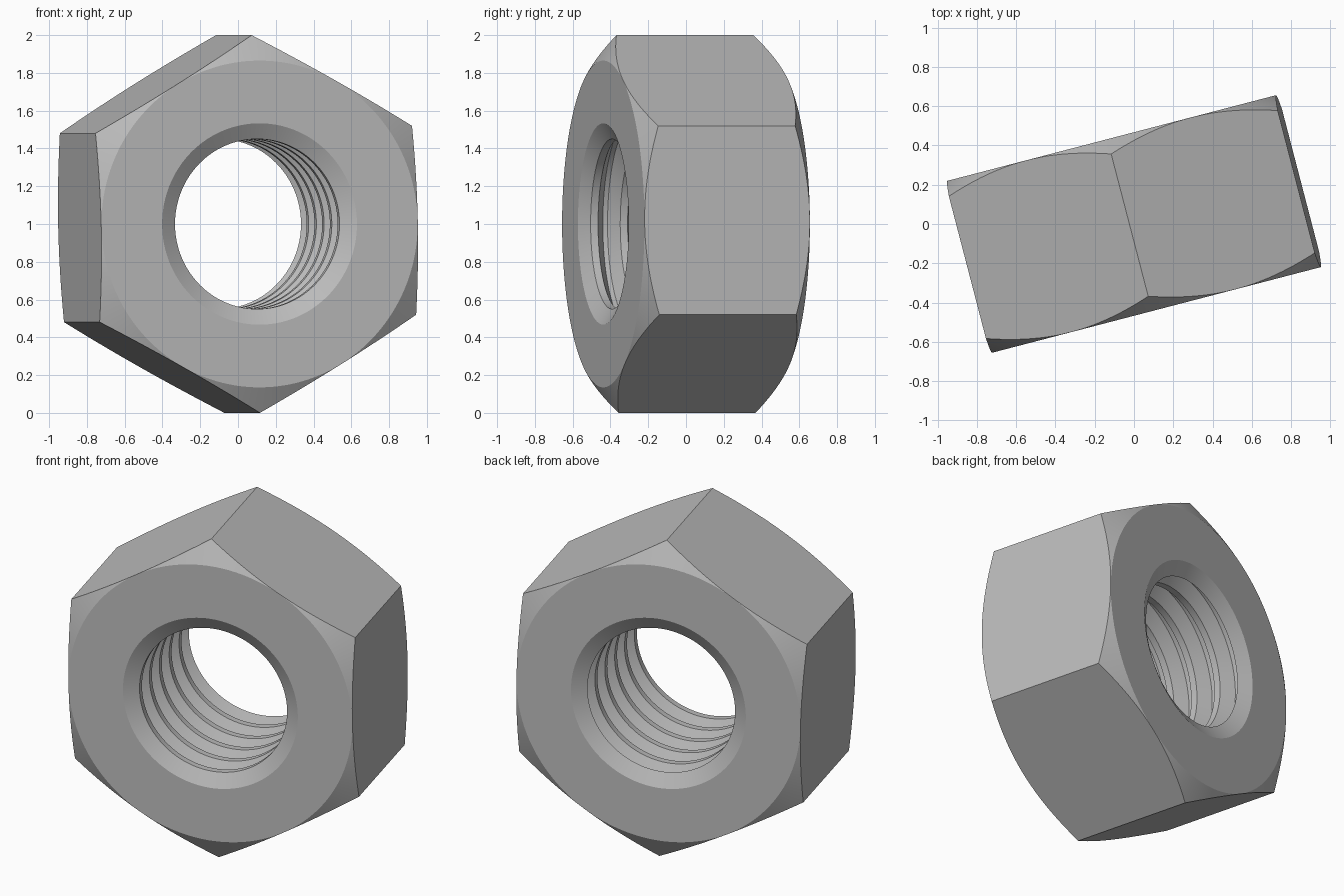
import bpy, bmesh, math

if "Cube" in bpy.data.objects:
    bpy.data.objects.remove(bpy.data.objects["Cube"], do_unlink=True)

SEGMENTS = 192              # multiple of six, so columns land on the corners
APOTHEM = 0.866             # centre to flat
HALF = 0.4525               # half thickness
FACE_R = 0.865              # circle where the chamfer meets the end face
MINOR, MAJOR = 0.45, 0.533  # thread radii
PITCH = 0.162
SLOPE = math.tan(math.radians(30))
CREST = PITCH / 4
FLANK = (MAJOR - MINOR) * SLOPE

steel = bpy.data.materials.new("steel grey")
steel.use_nodes = True
colour = (0.5, 0.5, 0.5, 1)
steel.diffuse_color = colour
steel.node_tree.nodes["Principled BSDF"].inputs["Base Color"].default_value = colour


def bore_profile():
    """Countersinks and thread grooves as (radius, depth) from front to back."""
    points = [(MAJOR, -HALF)]
    start = -HALF + FLANK
    for i in range(5):
        h = start + i * PITCH
        points += [(MINOR, h), (MINOR, h + CREST),
                   (MAJOR, h + CREST + FLANK), (MAJOR, h + PITCH - FLANK)]
    return points + [(MINOR, HALF - FLANK), (MAJOR, HALF)]


def outer_profile(angle):
    """Hexagon side with conical chamfers, from back to front."""
    sector = math.pi / 3
    offset = (angle + sector / 2) % sector - sector / 2
    r = APOTHEM / math.cos(offset)
    edge = HALF - (r - FACE_R) * SLOPE
    return [(FACE_R, HALF), (r, edge), (r, -edge), (FACE_R, -HALF)]


# Hexagonal body and threaded bore, as one closed section swept about y
bm = bmesh.new()
bore = bore_profile()
twist = math.radians(1.3)
columns = []
for i in range(SEGMENTS):
    a = 2 * math.pi * i / SEGMENTS
    columns.append([bm.verts.new((r * math.cos(a + twist), h, r * math.sin(a + twist)))
                    for r, h in bore + outer_profile(a)])
for i, here in enumerate(columns):
    there = columns[(i + 1) % SEGMENTS]
    for j in range(len(here)):
        k = (j + 1) % len(here)
        bm.faces.new((here[j], here[k], there[k], there[j]))
bmesh.ops.recalc_face_normals(bm, faces=bm.faces)
mesh = bpy.data.meshes.new("hex_nut")
bm.to_mesh(mesh)
bm.free()
mesh.materials.append(steel)

nut = bpy.data.objects.new("hex_nut", mesh)
bpy.context.collection.objects.link(nut)
nut.location.z = 1
nut.rotation_euler.z = math.radians(14.6)

bpy.ops.object.select_all(action="DESELECT")
nut.select_set(True)
bpy.context.view_layer.objects.active = nut
bpy.ops.object.shade_smooth_by_angle(angle=math.radians(20))
